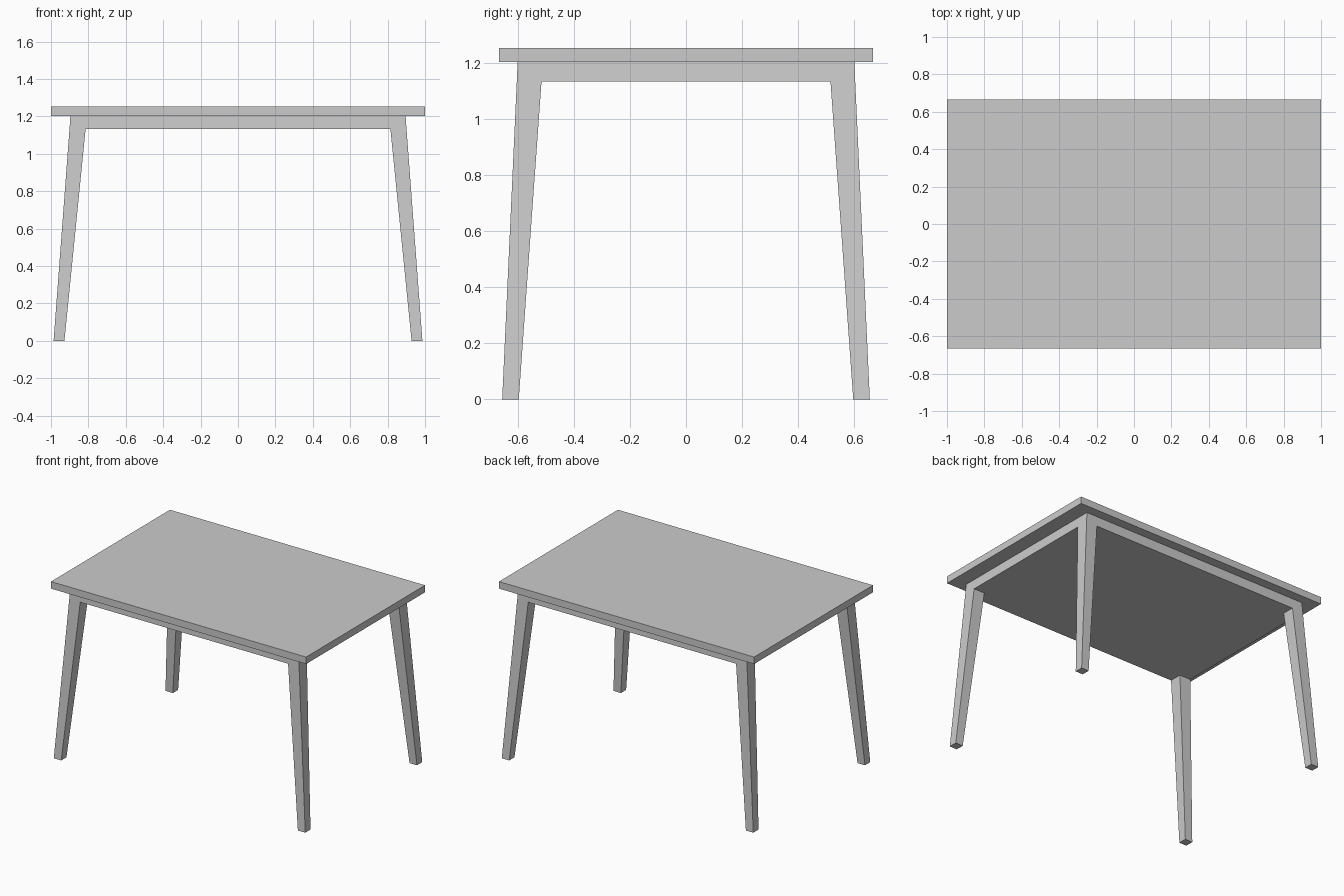
import bpy
import bmesh

if "Cube" in bpy.data.objects:
    bpy.data.objects.remove(bpy.data.objects["Cube"])

TOP, SLAB_Z, RAIL_Z = 1.253, 1.203, 1.132


def finish(name, bm):
    bmesh.ops.recalc_face_normals(bm, faces=bm.faces)
    mesh = bpy.data.meshes.new(name)
    bm.to_mesh(mesh)
    bm.free()
    obj = bpy.data.objects.new(name, mesh)
    bpy.context.collection.objects.link(obj)
    return obj


# Table top: flat slab
bpy.ops.mesh.primitive_cube_add(size=1, location=(0, 0, (TOP + SLAB_Z) / 2))
top = bpy.context.object
top.name = "table_top"
top.scale = (2.0, 1.332, TOP - SLAB_Z)

# Under frame and legs: one quarter, mirrored in x and y
bm = bmesh.new()
xs, ys = (0, 0.815, 0.901), (0, 0.515, 0.603)
grid = [[bm.verts.new((x, y, RAIL_Z)) for y in ys] for x in xs]
cells = {(i, j): bm.faces.new((grid[i][j], grid[i + 1][j],
                               grid[i + 1][j + 1], grid[i][j + 1]))
         for i in range(2) for j in range(2)}

# Slightly tapered rail walls, running up to the table top
rim = [grid[2][0], grid[2][1], grid[2][2], grid[1][2], grid[0][2]]
upper = [bm.verts.new((min(v.co.x, 0.896), min(v.co.y, 0.600), SLAB_Z)) for v in rim]
for k in range(4):
    bm.faces.new((rim[k], rim[k + 1], upper[k + 1], upper[k]))
bm.faces.new(upper + [bm.verts.new((0, 0, SLAB_Z))])

# Splayed, tapering leg drawn down from the corner cell
leg = bmesh.ops.extrude_discrete_faces(bm, faces=[cells[1, 1]])["faces"][0]
for v in leg.verts:
    v.co = (0.986 if v.co.x > 0.85 else 0.928,
            0.655 if v.co.y > 0.55 else 0.596, 0)
bmesh.ops.remove_doubles(bm, verts=bm.verts, dist=0.0001)

frame = finish("frame_and_legs", bm)
mirror = frame.modifiers.new("Mirror", 'MIRROR')
mirror.use_axis = (True, True, False)
